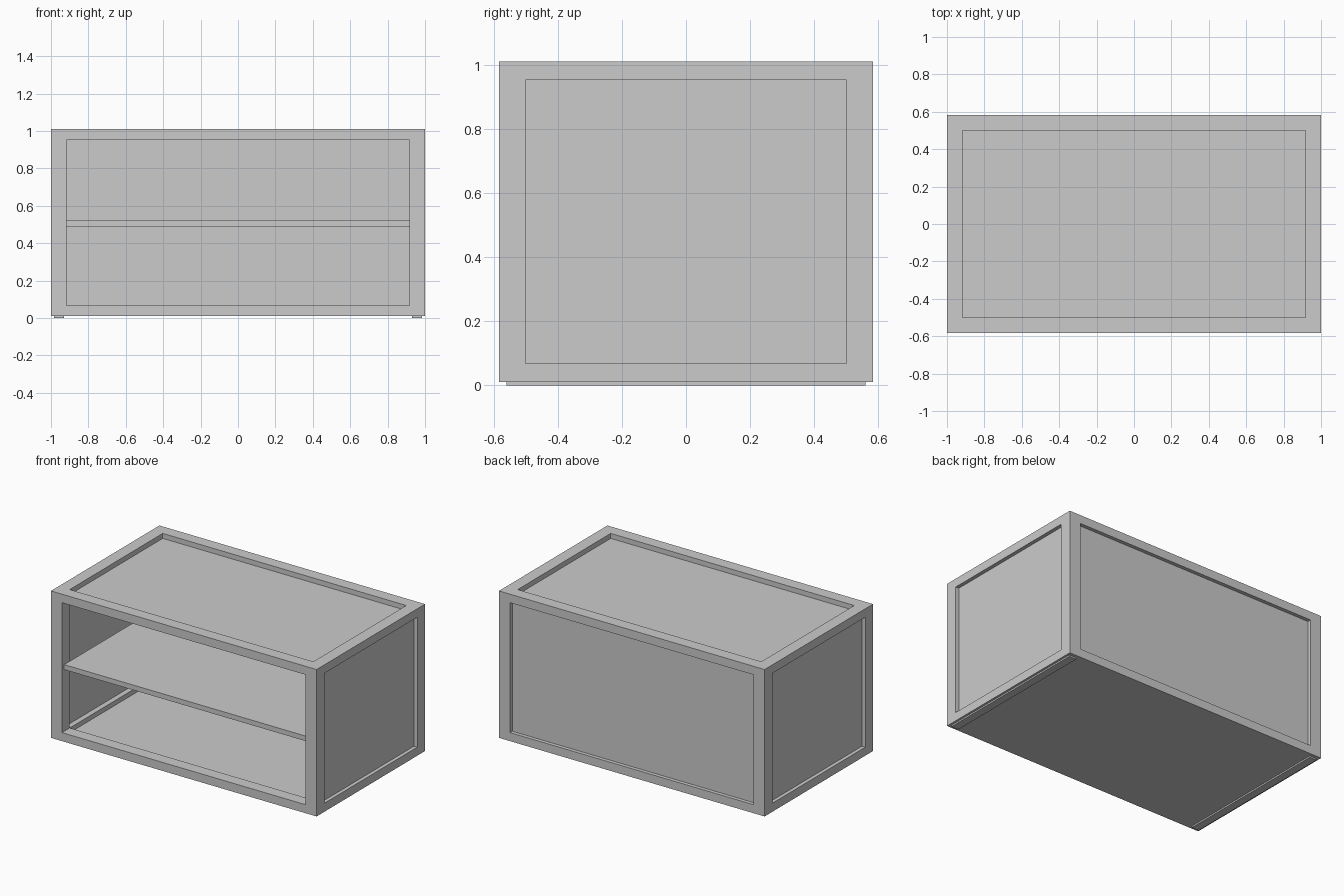
import bpy
import bmesh
from itertools import product
from math import radians

if "Cube" in bpy.data.objects:
    bpy.data.objects.remove(bpy.data.objects["Cube"])

W, D = 1.0, 0.583            # outer half width and half depth
IW, ID = 0.917, 0.50         # half size of the openings
Z0, Z1 = 0.01, 1.01          # body bottom and top
OZ0, OZ1 = 0.068, 0.952      # opening bottom and top
FLOOR = 0.036
RECESS, THICK = 0.025, 0.022


def add_object(name, bm):
    bmesh.ops.recalc_face_normals(bm, faces=bm.faces)
    mesh = bpy.data.meshes.new(name)
    bm.to_mesh(mesh)
    bm.free()
    obj = bpy.data.objects.new(name, mesh)
    bpy.context.collection.objects.link(obj)
    return obj


def box(name, lo, hi):
    bm = bmesh.new()
    bmesh.ops.create_cube(bm, size=1)
    for v in bm.verts:
        v.co = [(a + b) / 2 + c * (b - a) for a, b, c in zip(lo, hi, v.co)]
    return add_object(name, bm)


# Frame: bars along all twelve edges plus a closed floor, as one clean shell
cuts = ((-W, -IW, IW, W), (-D, -ID, ID, D), (Z0, FLOOR, OZ0, OZ1, Z1))


def solid(i, j, k):
    if not (0 <= i < 3 and 0 <= j < 3 and 0 <= k < 4):
        return False
    return k == 0 or (i != 1) + (j != 1) + (k != 2) >= 2


bm = bmesh.new()
for cell in product(range(3), range(3), range(4)):
    if not solid(*cell):
        continue
    for axis, side in product(range(3), (0, 1)):
        near = list(cell)
        near[axis] += 2 * side - 1
        if solid(*near):
            continue
        u, v = [a for a in range(3) if a != axis]
        corners = []
        for du, dv in ((0, 0), (1, 0), (1, 1), (0, 1)):
            idx = list(cell)
            idx[axis] += side
            idx[u] += du
            idx[v] += dv
            corners.append(bm.verts.new([cuts[a][idx[a]] for a in range(3)]))
        bm.faces.new(corners)
bmesh.ops.remove_doubles(bm, verts=bm.verts, dist=1e-5)
bmesh.ops.recalc_face_normals(bm, faces=bm.faces)
bmesh.ops.dissolve_limit(bm, angle_limit=radians(1), verts=bm.verts, edges=bm.edges)
add_object("cabinet_frame", bm)

# Recessed panels
top = Z1 - 0.034
box("top_panel", (-IW, -ID, top - THICK / 2), (IW, ID, top))
back = D - RECESS
box("back_panel", (-IW, back - THICK, OZ0), (IW, back, OZ1))
for side, s in (("left", -1), ("right", 1)):
    a, b = sorted((s * (W - RECESS), s * (W - RECESS - THICK)))
    box(side + "_panel", (a, -ID, OZ0), (b, ID, OZ1))
    # Thin runner under each side
    a, b = sorted((s * 0.985, s * 0.93))
    box(side + "_runner", (a, -0.56, 0), (b, 0.56, Z0))

# Middle shelf
box("shelf", (-IW, -0.56, 0.488), (IW, back - THICK, 0.522))
